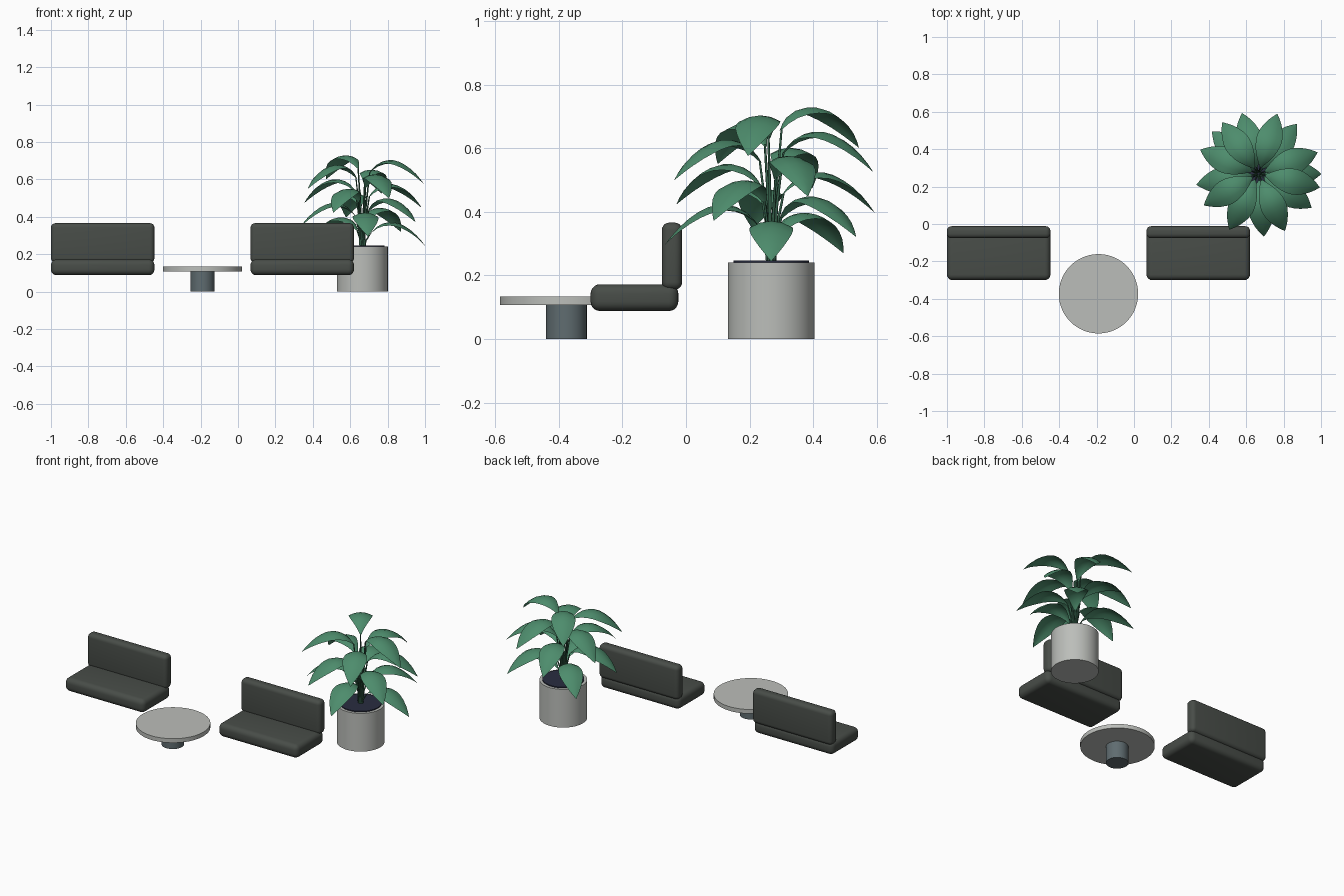
import bpy, bmesh, math
from mathutils import Vector

if "Cube" in bpy.data.objects:
    bpy.data.objects.remove(bpy.data.objects["Cube"])


def material(name, rgb):
    m = bpy.data.materials.new(name)
    m.diffuse_color = (*rgb, 1)
    m.use_nodes = True
    m.node_tree.nodes["Principled BSDF"].inputs["Base Color"].default_value = m.diffuse_color
    return m


CUSHION = material("charcoal fabric", (0.065, 0.074, 0.065))
STONE = material("pale stone", (0.50, 0.515, 0.49))
METAL = material("slate metal", (0.115, 0.15, 0.162))
SOIL = material("dark soil", (0.022, 0.026, 0.052))
LEAF = material("leaf green", (0.075, 0.265, 0.152))
STEM = material("stem green", (0.035, 0.12, 0.07))


def finish(ob, name, mat, angle=35):
    ob.name = name
    ob.data.materials.append(mat)
    bpy.ops.object.select_all(action='DESELECT')
    ob.select_set(True)
    bpy.context.view_layer.objects.active = ob
    bpy.ops.object.shade_smooth_by_angle(angle=math.radians(angle))
    return ob


def mesh_object(bm, name, mat, angle=35):
    me = bpy.data.meshes.new(name)
    bm.to_mesh(me)
    bm.free()
    ob = bpy.data.objects.new(name, me)
    bpy.context.collection.objects.link(ob)
    return finish(ob, name, mat, angle)


def cushion(name, lo, hi, radius):
    bm = bmesh.new()
    bmesh.ops.create_cube(bm, size=1)
    for v in bm.verts:
        v.co = [(a + b) / 2 + c * (b - a) for a, b, c in zip(lo, hi, v.co)]
    bmesh.ops.bevel(bm, geom=bm.edges[:], offset=radius, segments=5,
                    profile=0.5, affect='EDGES')
    return mesh_object(bm, name, CUSHION, 40)


def cylinder(name, x, y, r, z0, z1, mat, sides=64):
    bpy.ops.mesh.primitive_cylinder_add(vertices=sides, radius=r, depth=z1 - z0,
                                        location=(x, y, (z0 + z1) / 2))
    return finish(bpy.context.object, name, mat)


# Two benches: seat cushion and upright back cushion
for side, x0 in (("left", -1.0), ("right", 0.067)):
    x1 = x0 + 0.553
    cushion(side + "_seat", (x0, -0.30, 0.088), (x1, -0.024, 0.172), 0.03)
    cushion(side + "_back", (x0, -0.076, 0.155), (x1, -0.012, 0.366), 0.024)

# Round table
cylinder("table_pedestal", -0.19, -0.376, 0.064, 0, 0.108, METAL)
cylinder("table_top", -0.19, -0.373, 0.212, 0.107, 0.133, STONE, 96)

# Planter with soil
CX, CY = 0.665, 0.268
cylinder("planter", CX, CY, 0.136, 0, 0.24, STONE)
cylinder("soil", CX, CY, 0.119, 0.23, 0.246, SOIL)

# Arching leaf profile: radius, height above tip, half width
ARCH = [(0.035, 0.055, 0.004), (0.055, 0.08, 0.017), (0.08, 0.103, 0.033),
        (0.11, 0.119, 0.049), (0.14, 0.126, 0.060), (0.17, 0.126, 0.067),
        (0.20, 0.118, 0.069), (0.23, 0.103, 0.064), (0.26, 0.082, 0.053),
        (0.29, 0.055, 0.037), (0.315, 0.027, 0.019), (0.336, 0.0, 0.001)]

leaves, stems = bmesh.new(), bmesh.new()
for k in range(15):
    # Leaves spiral upward by the golden angle
    a = math.radians(137.5 * k)
    out = Vector((math.cos(a), math.sin(a), 0))
    across = Vector((-out.y, out.x, 0))
    base = Vector((CX, CY, 0))
    tip_z = 0.245 + 0.0255 * k
    rows = []
    for r, h, w in ARCH:
        rows.append([leaves.verts.new(
            base + out * r + across * w * s + Vector((0, 0, tip_z + h - 0.3 * w * s * s)))
            for s in (-1, -0.5, 0, 0.5, 1)])
    for p, q in zip(rows, rows[1:]):
        for i in range(4):
            leaves.faces.new((p[i], q[i], q[i + 1], p[i + 1]))
    # Thin tapered stem from the soil to the leaf
    foot = base + out * 0.01 + Vector((0, 0, 0.235))
    head = base + out * 0.04 + Vector((0, 0, tip_z + 0.06))
    rings = []
    for t, rad in ((0, 0.006), (0.5, 0.005), (1, 0.0035)):
        c = foot.lerp(head, t) - out * 0.008 * math.sin(math.pi * t)
        rings.append([stems.verts.new(c + out * rad * math.cos(u) + across * rad * math.sin(u))
                      for u in [i * math.pi / 3 for i in range(6)]])
    for p, q in zip(rings, rings[1:]):
        for i in range(6):
            j = (i + 1) % 6
            stems.faces.new((p[i], p[j], q[j], q[i]))
    stems.faces.new(rings[-1])

mesh_object(leaves, "leaves", LEAF, 60)
mesh_object(stems, "stems", STEM, 80)
